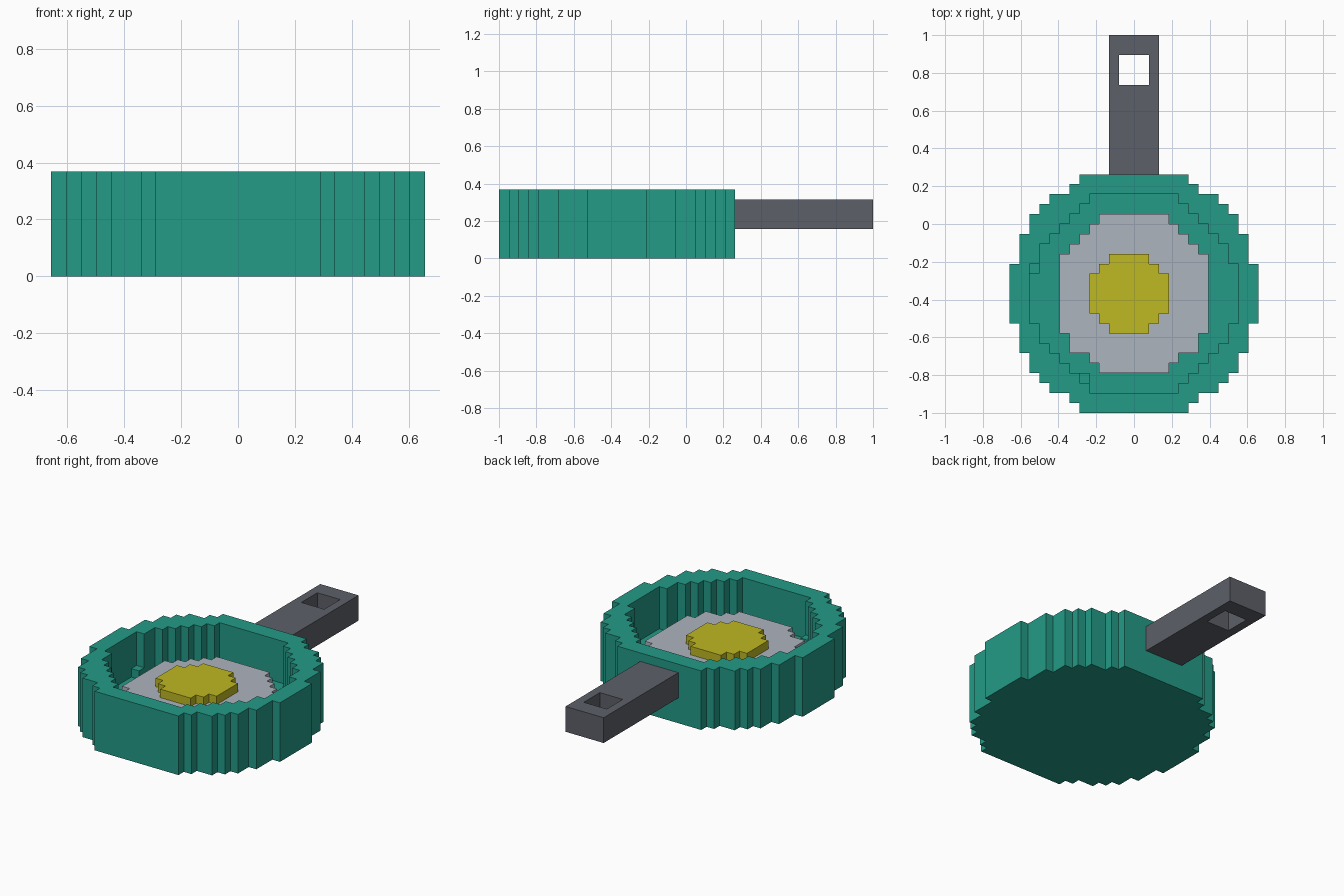
import bpy, bmesh

if "Cube" in bpy.data.objects:
    bpy.data.objects.remove(bpy.data.objects["Cube"])

U = 2 / 38  # one block; rows count up from y = -1


def material(name, rgb):
    m = bpy.data.materials.new(name)
    m.use_nodes = True
    m.diffuse_color = (*rgb, 1)
    m.node_tree.nodes["Principled BSDF"].inputs["Base Color"].default_value = (*rgb, 1)
    return m


teal = material("teal_enamel", (0.017, 0.328, 0.242))
grey = material("handle_grey", (0.109, 0.117, 0.138))
white = material("egg_white_grey", (0.423, 0.462, 0.521))
yellow = material("yolk_yellow", (0.521, 0.479, 0.016))


def slab(name, bands, row, z0, z1, mat, cx=0.0):
    """Stepped slab: bands of (half width, row count) stacked along y from row."""
    right = []
    for half, count in bands:
        right += [(half, row), (half, row + count)]
        row += count
    outline = [(cx + x, y) for x, y in right] + [(cx - x, y) for x, y in reversed(right)]
    bm = bmesh.new()
    face = bm.faces.new([bm.verts.new((x * U, y * U - 1, z0 * U)) for x, y in outline])
    new = bmesh.ops.extrude_face_region(bm, geom=[face])["geom"]
    bmesh.ops.translate(bm, vec=(0, 0, (z1 - z0) * U),
                        verts=[g for g in new if isinstance(g, bmesh.types.BMVert)])
    bmesh.ops.recalc_face_normals(bm, faces=bm.faces)
    mesh = bpy.data.meshes.new(name)
    bm.to_mesh(mesh)
    bm.free()
    ob = bpy.data.objects.new(name, mesh)
    bpy.context.collection.objects.link(ob)
    mesh.materials.append(mat)
    return ob


def mirrored(half_bands, middle):
    return half_bands + [middle] + half_bands[::-1]


def cut(ob, cutter):
    mod = ob.modifiers.new("cut", "BOOLEAN")
    mod.operation, mod.solver, mod.object = "DIFFERENCE", "EXACT", cutter
    cutter.hide_render = True
    bpy.context.view_layer.objects.active = ob
    bpy.ops.object.modifier_apply(modifier=mod.name)
    bpy.data.objects.remove(cutter)


# Pan body with a hollow inside
pan = slab("pan", mirrored([(5.5, 1), (6.5, 1), (8.5, 1), (9.5, 1), (10.5, 2), (11.5, 3)],
                           (12.5, 6)), 0, 0, 7, teal)
cut(pan, slab("pan_hollow", mirrored([(4.5, 1), (5.5, 1), (6.5, 1), (7.5, 1), (8.5, 1), (9.5, 2)],
                                     (10.5, 6)), 2, 2, 8, teal))

# Two small blocks on the pan floor, tucked into the wall corners
for i, (x, row) in enumerate([(-10, 14), (-5, 3)]):
    slab(f"floor_block_{i + 1}", [(0.5, 1)], row, 2, 3, teal, cx=x)

# Handle with a square hanging hole
handle = slab("handle", [(2.5, 14)], 24, 3, 6, grey)
cut(handle, slab("handle_hole", [(1.5, 3)], 33, 2, 7, grey))

# Fried egg
slab("egg_white", [(3.5, 1), (4.5, 1), (6.5, 2), (7.5, 8), (6.5, 1), (5.5, 1), (4.5, 1), (3.5, 1)],
     4, 2, 4, white)
slab("egg_yolk", mirrored([(2, 1), (3, 1)], (4, 4)), 8, 4, 5, yellow, cx=-0.5)
